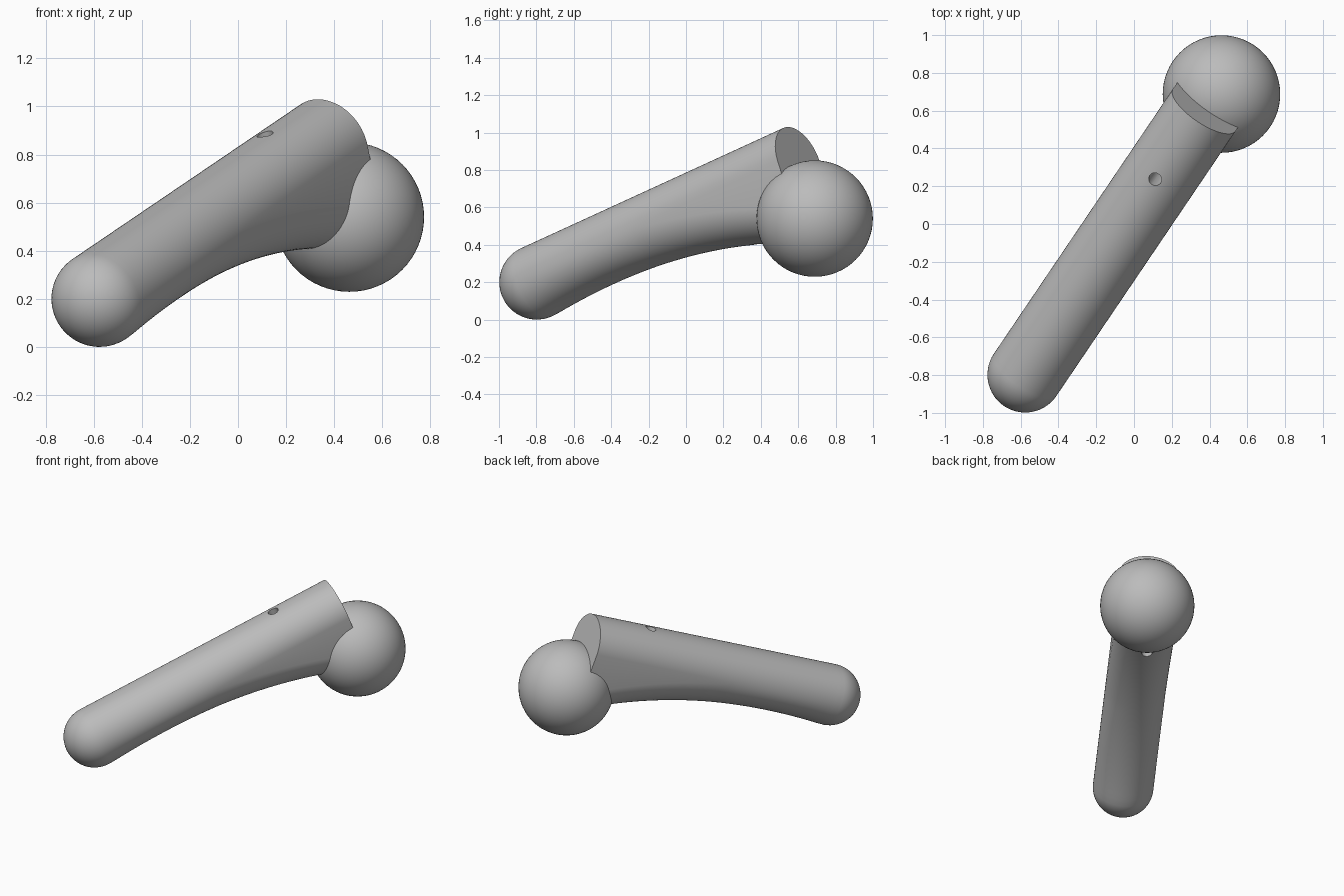
import bpy, bmesh
from math import sin, cos, pi, sqrt, atan2
from mathutils import Matrix, Vector

cube = bpy.data.objects.get("Cube")
if cube:
    bpy.data.objects.remove(cube, do_unlink=True)

grey = bpy.data.materials.new("light_grey")
grey.use_nodes = True
grey.diffuse_color = (0.5, 0.5, 0.5, 1)
grey.node_tree.nodes["Principled BSDF"].inputs["Base Color"].default_value = (0.5, 0.5, 0.5, 1)

R = 0.2            # radius of the arm
PITCH = 0.363      # climb of the arm
LENGTH = 1.81      # from tip centre to flat end
TIP = Vector((-0.576, -0.798, 0.2))
HEADING = Vector((0.56, 0.828, 0)).normalized()

# Arm frame: x runs sideways, y along the arm, z away from its underside
along = HEADING * cos(PITCH) + Vector((0, 0, sin(PITCH)))
side = HEADING.cross(Vector((0, 0, 1)))
up = side.cross(along)
frame = Matrix((side, along, up)).transposed().to_4x4()
frame.translation = TIP


def make_object(name, bm):
    bmesh.ops.recalc_face_normals(bm, faces=bm.faces)
    mesh = bpy.data.meshes.new(name)
    bm.to_mesh(mesh)
    bm.free()
    mesh.materials.append(grey)
    obj = bpy.data.objects.new(name, mesh)
    bpy.context.collection.objects.link(obj)
    return obj


def smooth(obj):
    bpy.ops.object.select_all(action='DESELECT')
    obj.select_set(True)
    bpy.context.view_layer.objects.active = obj
    bpy.ops.object.shade_smooth_by_angle(angle=0.6)


def underside_point(s):
    """Concave belly curve, turned into the arm frame."""
    z = 0.035 + 0.389 * (s - 0.12) - 0.16 * (s - 0.12) * (s - 0.75) - TIP.z
    return s * cos(PITCH) + z * sin(PITCH), z * cos(PITCH) - s * sin(PITCH)


belly = [underside_point(0.1 + 0.04 * i) for i in range(50)]


def belly_depth(t):
    if t < belly[0][0]:
        return R
    for (t0, n0), (t1, n1) in zip(belly, belly[1:]):
        if t0 <= t <= t1:
            return -(n0 + (n1 - n0) * (t - t0) / (t1 - t0))
    return -belly[-1][1]


def section(t):
    """Round above, deepened into a slot below."""
    r = sqrt(max(R * R - min(t, 0) ** 2, 0))
    extra = belly_depth(t) - R if t > 0 else 0
    points = []
    for i in range(64):
        a = 2 * pi * (i + 0.5) / 64
        x, z = r * cos(a), r * sin(a)
        if z < 0:
            z = z - extra if extra > 0 else z * (1 + extra / R)
        points.append((x, t, z))
    return points


# Arm with rounded tip, concave underside and flat end
stations = [-R * cos(pi / 2 * i / 16) for i in range(1, 16)]
stations += [LENGTH * i / 40 for i in range(41)]
bm = bmesh.new()
rings = [[bm.verts.new(p) for p in section(t)] for t in stations]
for a, b in zip(rings, rings[1:]):
    for i in range(len(a)):
        j = (i + 1) % len(a)
        bm.faces.new((a[i], a[j], b[j], b[i]))
pole = bm.verts.new((0, -R, 0))
first = rings[0]
for i, v in enumerate(first):
    bm.faces.new((pole, first[(i + 1) % len(first)], v))
bm.faces.new(rings[-1])
bm.transform(frame)
arm = make_object("arm", bm)

# Small hole drilled square through the arm
bm = bmesh.new()
bmesh.ops.create_cone(bm, cap_ends=True, segments=32, radius1=0.035, radius2=0.035, depth=1.6,
                      matrix=frame @ Matrix.Translation((-0.01, 1.405, 0)))
drill = make_object("drill", bm)
drill.hide_render = True
cut = arm.modifiers.new("pin_hole", 'BOOLEAN')
cut.operation = 'DIFFERENCE'
cut.solver = 'EXACT'
cut.object = drill
bpy.context.view_layer.objects.active = arm
bpy.ops.object.modifier_apply(modifier=cut.name)
bpy.data.objects.remove(drill, do_unlink=True)
smooth(arm)

# Ball at the upper end
bm = bmesh.new()
bmesh.ops.create_uvsphere(bm, u_segments=64, v_segments=32, radius=0.311,
                          matrix=Matrix.Translation((0.463, 0.688, 0.54)))
smooth(make_object("ball", bm))
